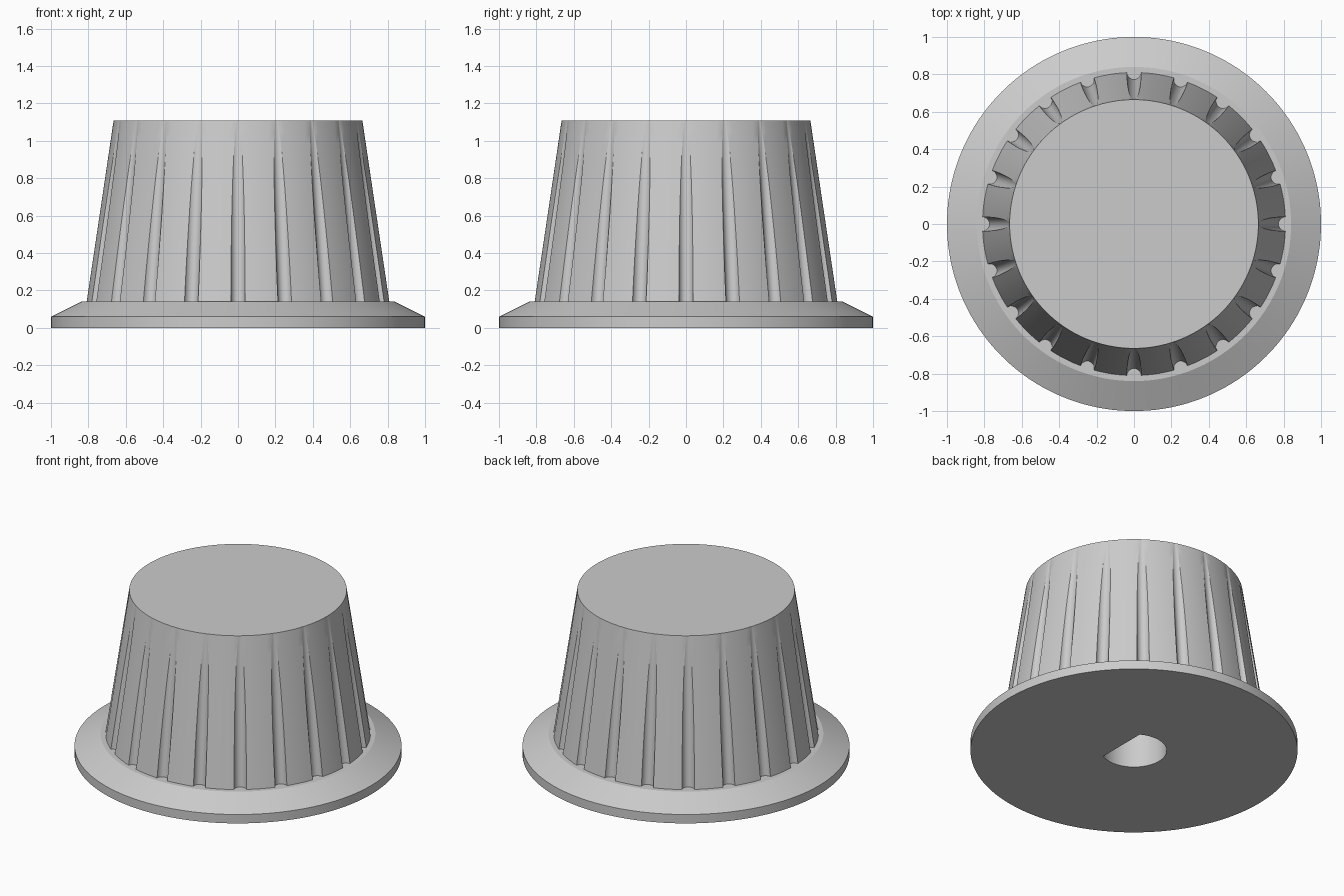
import bpy, bmesh, math

if "Cube" in bpy.data.objects:
    bpy.data.objects.remove(bpy.data.objects["Cube"])

GROOVES, ARC, RIB = 20, 10, 6       # grooves, segments per groove, segments per rib
Z0, Z1 = 0.14, 1.11                 # body bottom and top
R0, R1 = 0.81, 0.665                # body radii
GR = 0.038                          # groove radius

grey = bpy.data.materials.new("plain_grey")
grey.diffuse_color = (0.6, 0.6, 0.6, 1)
grey.use_nodes = True
grey.node_tree.nodes["Principled BSDF"].inputs["Base Color"].default_value = grey.diffuse_color


def make_object(name, bm):
    bmesh.ops.recalc_face_normals(bm, faces=bm.faces)
    me = bpy.data.meshes.new(name)
    bm.to_mesh(me)
    bm.free()
    ob = bpy.data.objects.new(name, me)
    bpy.context.collection.objects.link(ob)
    me.materials.append(grey)
    return ob


def loft(bm, rings):
    loops = [[bm.verts.new(p) for p in ring] for ring in rings]
    n = len(loops[0])
    for a, b in zip(loops, loops[1:]):
        for i in range(n):
            j = (i + 1) % n
            bm.faces.new((a[i], a[j], b[j], b[i]))
    bm.faces.new(loops[0][::-1])
    bm.faces.new(loops[-1])


def ring(z, radius, t, grooved=True):
    """Ring with round grooves that become shallower as t goes 0 -> 1."""
    c = GR * 0.995 * t                       # groove axis moves out of the wall
    hw = math.sqrt(GR * GR - c * c)
    step = 2 * math.pi / GROOVES
    half = hw / radius
    pts = []
    for g in range(GROOVES):
        mid = g * step
        for k in range(ARC + 1):
            x = -hw * math.cos(math.pi * k / ARC)
            d = math.sqrt(max(GR * GR - x * x, 0)) - c if grooved else 0
            a, r = mid + x / radius, radius - d
            pts.append((r * math.cos(a), r * math.sin(a), z))
        for k in range(1, RIB):
            a = mid + half + (step - 2 * half) * k / RIB
            pts.append((radius * math.cos(a), radius * math.sin(a), z))
    return pts


# Knob: chamfered flange and tapered, fluted grip in one closed skin
rings = [ring(0, 1, 0, False), ring(0.06, 1, 0, False), ring(Z0, 0.84, 0, False)]
LEVELS = 16
for i in range(LEVELS + 1):
    t = i / LEVELS
    rings.append(ring(Z0 + (Z1 - Z0) * t, R0 + (R1 - R0) * t, t))
bm = bmesh.new()
loft(bm, rings)
knob = make_object("knob", bm)

# D-shaped shaft hole, flat side towards +x
N = 48
outline = [(0.2 * math.cos(a), 0.2 * math.sin(a))
           for a in (math.pi / 3 + 4 * math.pi / 3 * k / N for k in range(N + 1))]
bm = bmesh.new()
loft(bm, [[(x, y, z) for x, y in outline] for z in (-0.1, 0.8)])
cutter = make_object("shaft_hole_cutter", bm)

mod = knob.modifiers.new("shaft_hole", 'BOOLEAN')
mod.operation, mod.solver, mod.object = 'DIFFERENCE', 'EXACT', cutter
bpy.context.view_layer.objects.active = knob
bpy.ops.object.select_all(action='DESELECT')
knob.select_set(True)
bpy.ops.object.modifier_apply(modifier=mod.name)
bpy.data.objects.remove(cutter)
bpy.ops.object.shade_smooth_by_angle(angle=math.radians(25))
